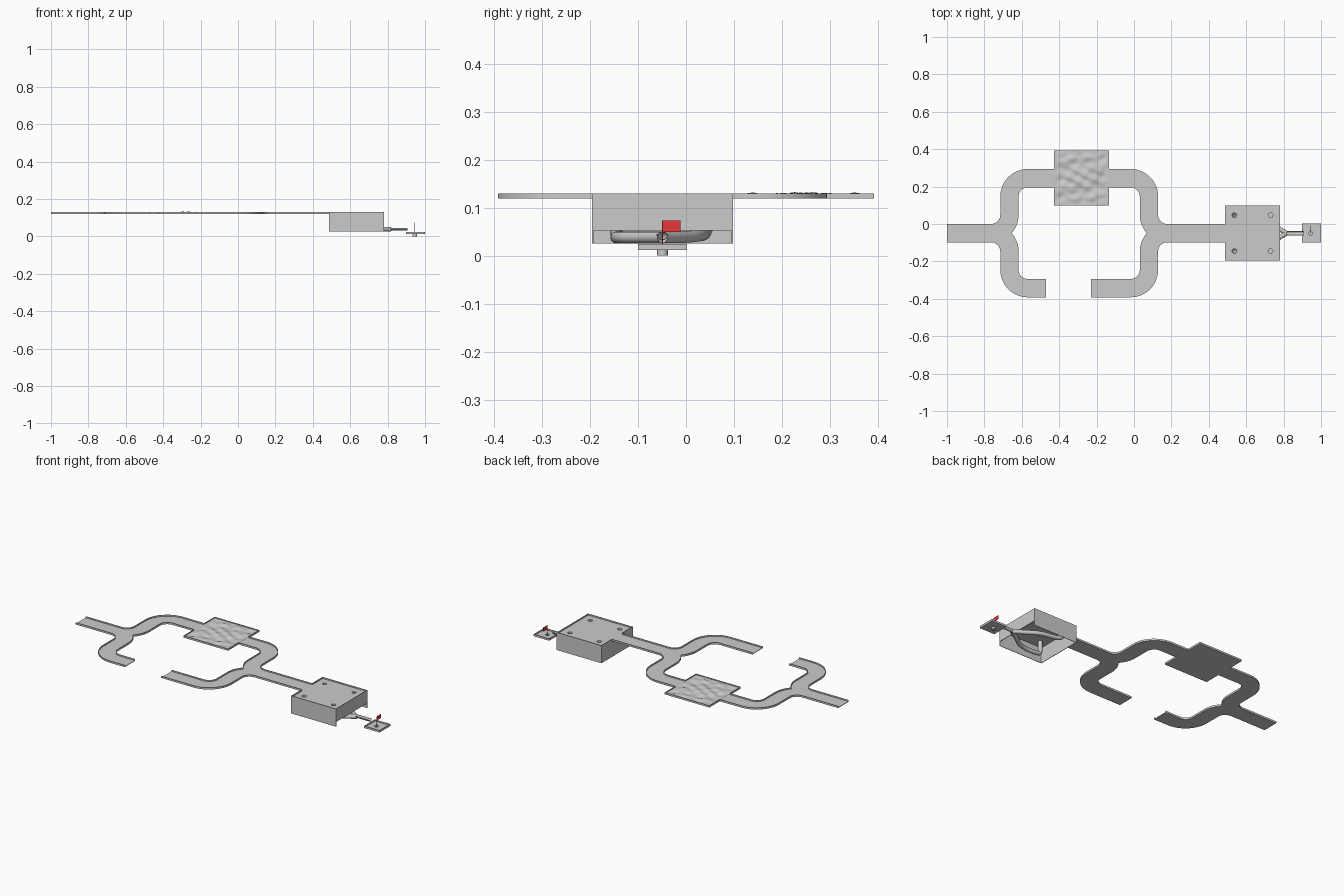
import bpy, bmesh, math
from mathutils import Vector

if "Cube" in bpy.data.objects:
    bpy.data.objects.remove(bpy.data.objects["Cube"])

def mat(name, rgb):
    m = bpy.data.materials.new(name)
    m.diffuse_color = (*rgb, 1)
    m.use_nodes = True
    m.node_tree.nodes["Principled BSDF"].inputs["Base Color"].default_value = m.diffuse_color
    return m

GREY = mat("light grey", (0.6, 0.6, 0.6))
RED = mat("flag red", (0.8, 0.04, 0.04))

YC, W, T = -0.049, 0.098, 0.003          # course axis, lane width, wall thickness
H = W / 2
Z0, ZF, Z1 = 0.119, 0.122, 0.13          # underside, playing surface, wall top
XL, XR = -0.666, 0.08                    # lane centres of the loop's two sides

def finish(name, bm, m=GREY, smooth=True):
    bmesh.ops.recalc_face_normals(bm, faces=bm.faces)
    me = bpy.data.meshes.new(name)
    bm.to_mesh(me)
    bm.free()
    me.materials.append(m)
    ob = bpy.data.objects.new(name, me)
    bpy.context.collection.objects.link(ob)
    if smooth:
        bpy.ops.object.select_all(action='DESELECT')
        ob.select_set(True)
        bpy.context.view_layer.objects.active = ob
        bpy.ops.object.shade_smooth_by_angle(angle=math.radians(30))
    return ob

def box(name, x0, x1, y0, y1, z0, z1, m=GREY):
    bm = bmesh.new()
    bmesh.ops.create_cube(bm, size=1)
    for v in bm.verts:
        v.co = ((x0 + x1) / 2 + v.co.x * (x1 - x0), (y0 + y1) / 2 + v.co.y * (y1 - y0),
                (z0 + z1) / 2 + v.co.z * (z1 - z0))
    return finish(name, bm, m, False)

def cylinder(name, x, y, z0, z1, r, m=GREY, caps=True):
    bm = bmesh.new()
    bmesh.ops.create_cone(bm, cap_ends=caps, segments=20, radius1=r, radius2=r, depth=z1 - z0)
    bmesh.ops.translate(bm, verts=bm.verts, vec=(x, y, (z0 + z1) / 2))
    return finish(name, bm, m)

def band(name, pts, a, b, z0, z1):
    """Solid band between side offsets a and b of a flat path of (point, left normal)."""
    bm = bmesh.new()
    rings = []
    for p, n in pts:
        corners = [(a, z0), (b, z0), (b, z1), (a, z1)]
        rings.append([bm.verts.new((p.x + n.x * o, p.y + n.y * o, z)) for o, z in corners])
    for r, s in zip(rings, rings[1:]):
        for i in range(4):
            bm.faces.new((r[i], r[(i + 1) % 4], s[(i + 1) % 4], s[i]))
    bm.faces.new(rings[0])
    bm.faces.new(rings[-1])
    return finish(name, bm)

def cut(target, cutter):
    mod = target.modifiers.new("hole", 'BOOLEAN')
    mod.operation = 'DIFFERENCE'
    mod.solver = 'EXACT'
    mod.object = cutter
    cutter.hide_render = True
    cutter.hide_set(True)

# Looping lanes: fork bend, straight, corner, straight to an end
def lane_path(start_deg, side_x, sx, sy, end_x):
    def put(dx, y, nx, ny):
        return Vector((side_x + sx * dx, YC + sy * y)), Vector((sx * nx, sy * ny))
    pts = []
    for i in range(13):
        t = math.radians(start_deg + (0 - start_deg) * i / 12)
        c, s = math.cos(t), math.sin(t)
        pts.append(put(-W + W * c, W + W * s, -c, -s))
    for i in range(13):
        t = math.pi - math.pi / 2 * i / 12
        c, s = math.cos(t), math.sin(t)
        pts.append(put(W + W * c, 2 * W + W * s, c, s))
    pts.append(put(abs(end_x - side_x), 3 * W, 0, 1))
    return pts

def lane(name, side_x, sx, sy, end_x):
    full = lane_path(-90, side_x, sx, sy, end_x)
    notch = math.degrees(math.asin(-W / (W + H)))       # where the fork's inner walls meet
    part = lane_path(notch, side_x, sx, sy, end_x)
    # left normal points into the fork bend, so the inner wall is on the -side
    band(name + "_floor", full, -H, H, Z0, ZF)
    band(name + "_outer_wall", full, H - T, H, Z0, Z1)
    band(name + "_inner_wall", part, -H, -H + T, Z0, Z1)

SQ = 1.5 * W
BX, BY = -0.281, YC + 3 * W                             # bumpy square centre
lane("back_left_lane", XL, 1, 1, BX - SQ)
lane("front_left_lane", XL, 1, -1, -0.47)
lane("back_right_lane", XR, -1, 1, BX + SQ)
lane("front_right_lane", XR, -1, -1, -0.23)

# Straight lanes at both ends
CX0, CX1 = 0.487, 0.781
for name, x0, x1 in (("start_lane", -1, XL - W), ("middle_lane", XR + W, CX0)):
    box(name + "_floor", x0, x1, YC - H, YC + H, Z0, ZF)
    for s in (-1, 1):
        ys = sorted((YC + s * H, YC + s * (H - T)))
        box(name + "_wall", x0, x1, *ys, Z0, Z1)

# Bumpy square
bm = bmesh.new()
bmesh.ops.create_grid(bm, x_segments=32, y_segments=32, size=SQ - T / 2)
for v in bm.verts:
    x, y = v.co.x / SQ, v.co.y / SQ
    fade = min(1, 4 * (1 - abs(x)), 4 * (1 - abs(y)))
    bump = (math.sin(5 * x + 2 * math.sin(4 * y)) * math.sin(9 * y + 1.5 * math.sin(3 * x))
            + 0.5 * math.sin(11 * x + 3 * y) * math.sin(14 * y - 2 * x))
    v.co = (BX + v.co.x, BY + v.co.y, 0.125 + 0.005 * fade * bump)
finish("bumpy_surface", bm)
box("bumpy_base", BX - SQ, BX + SQ, BY - SQ, BY + SQ, Z0, Z0 + 0.001)
for s in (-1, 1):
    box("bumpy_end_wall", BX - SQ, BX + SQ, *sorted((BY + s * SQ, BY + s * (SQ - T))), Z0, Z1)
    xs = sorted((BX + s * SQ, BX + s * (SQ - T)))
    for t in (-1, 1):
        box("bumpy_side_wall", *xs, *sorted((BY + t * SQ, BY + t * H)), Z0, Z1)

# Hollow box with four holes in its top
Y0, Y1, ZB = YC - SQ, YC + SQ, 0.025
top = box("box_top", CX0, CX1, Y0, Y1, Z0, ZF)
box("box_front_wall", CX0, CX1, Y0, Y0 + T, ZB, Z1)
box("box_back_wall", CX0, CX1, Y1 - T, Y1, ZB, Z1)
box("box_right_wall", CX1 - T, CX1, Y0, Y1, 0.052, Z1)
box("box_left_wall", CX0, CX0 + T, Y0, Y1, ZB, Z0)
box("box_left_rim", CX0, CX0 + T, Y0, YC - H, Z0, Z1)
box("box_left_rim", CX0, CX0 + T, YC + H, Y1, Z0, Z1)
R = 0.0125
for hx in (0.537, 0.73):
    for hy in (YC - 0.096, YC + 0.096):
        cut(top, cylinder("hole_cutter", hx, hy, 0.1, 0.15, R))
        if hx > 0.6:
            cylinder("shallow_cup_side", hx, hy, 0.112, ZF, R, caps=False)
            cylinder("shallow_cup_bottom", hx, hy, 0.111, 0.113, R)

# Pipes from the two deep holes, joining at the outlet
def pipe(name, pts):
    cu = bpy.data.curves.new(name, 'CURVE')
    cu.dimensions = '3D'
    cu.bevel_depth = R
    cu.bevel_resolution = 4
    cu.resolution_u = 8
    sp = cu.splines.new('NURBS')
    sp.points.add(len(pts) - 1)
    for q, p in zip(sp.points, pts):
        q.co = (*p, 1)
    sp.use_endpoint_u = True
    sp.order_u = 3
    cu.materials.append(GREY)
    ob = bpy.data.objects.new(name, cu)
    bpy.context.collection.objects.link(ob)

ZP = 0.038
pipe("front_pipe", [(0.537, YC - 0.096, Z0), (0.537, YC - 0.096, 0.06), (0.545, YC - 0.096, ZP),
                    (0.68, YC - 0.096, ZP), (0.75, YC - 0.04, ZP), (0.815, YC, ZP)])
pipe("back_pipe", [(0.537, YC + 0.096, Z0), (0.537, YC + 0.096, 0.07), (0.56, YC + 0.09, 0.046),
                   (0.68, YC + 0.08, 0.042), (0.75, YC + 0.04, ZP), (0.815, YC, ZP)])

# Open half-pipe outlet
bm = bmesh.new()
prof = [(YC + r * math.cos(t), 0.045 + r * math.sin(t))
        for r, ks in ((R, range(13)), (R - 0.002, range(12, -1, -1)))
        for t in (math.pi + math.pi * k / 12 for k in ks)]
f = bm.faces.new([bm.verts.new((0.805, y, z)) for y, z in prof])
ext = bmesh.ops.extrude_face_region(bm, geom=[f], use_keep_orig=True)
bmesh.ops.translate(bm, vec=(0.1, 0, 0),
                    verts=[v for v in ext["geom"] if isinstance(v, bmesh.types.BMVert)])
finish("outlet_channel", bm)

# Landing pad with cup and flag
PX0, PX1, PS = 0.898, 1.0, 0.051
FX = (PX0 + PX1) / 2 - 0.004
pad = box("pad_floor", PX0, PX1, YC - PS, YC + PS, 0.012, 0.016)
cut(pad, cylinder("cup_cutter", FX, YC, 0.005, 0.03, 0.011))
for s in (-1, 1):
    box("pad_side_wall", PX0, PX1, *sorted((YC + s * PS, YC + s * (PS - T))), 0.012, 0.024)
for x in (PX0, PX1 - T):
    box("pad_end_wall", x, x + T, YC - PS, YC + PS, 0.012, 0.024)
cylinder("cup_side", FX, YC, 0.0, 0.014, 0.011, caps=False)
cylinder("cup_bottom", FX, YC, 0.0, 0.002, 0.011)
cylinder("flag_pole", FX, YC, 0.002, 0.073, 0.0013, RED)
box("flag", FX - 0.001, FX + 0.001, YC, YC + 0.038, 0.049, 0.073, RED)
